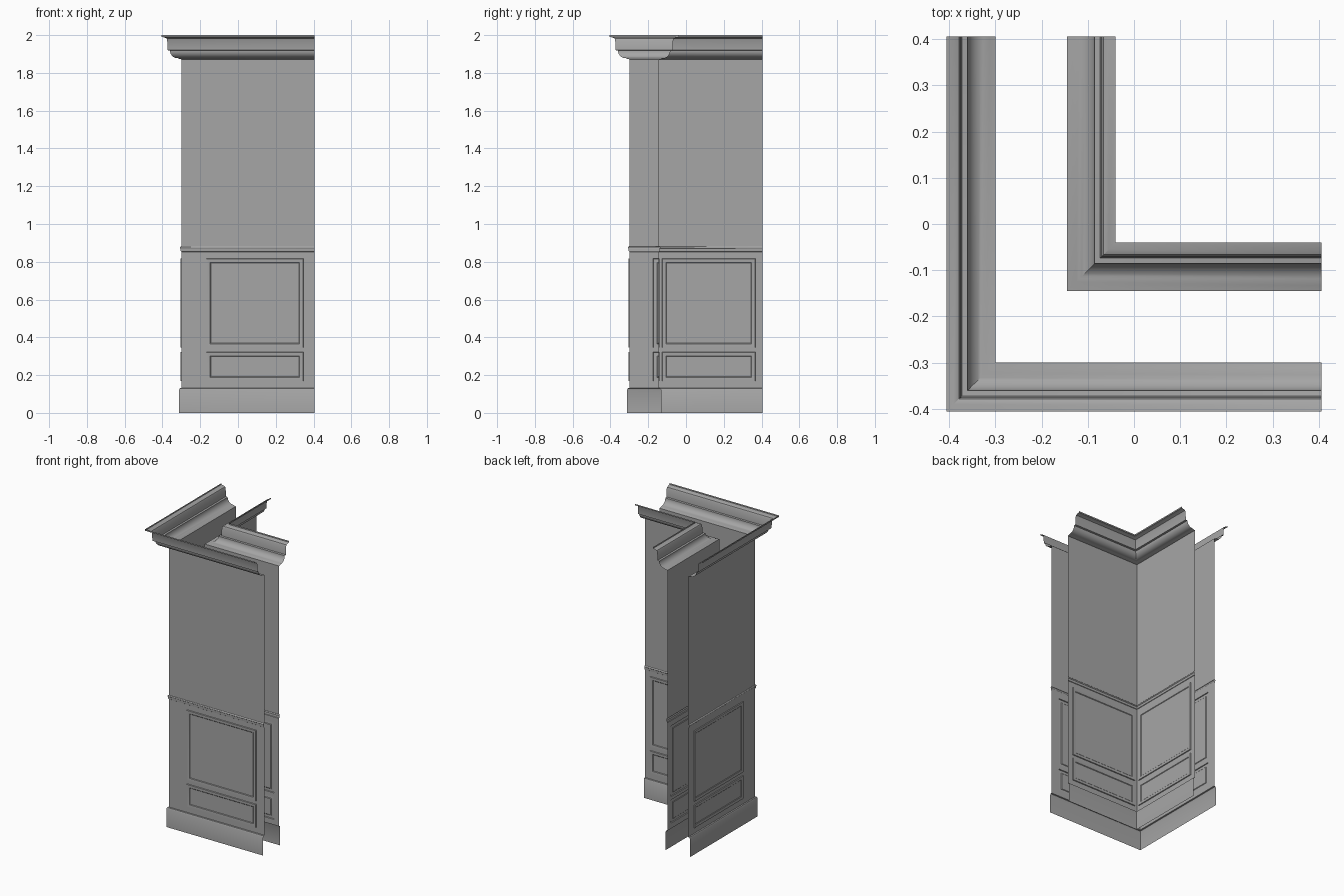
import bpy, bmesh, math

cube = bpy.data.objects.get("Cube")
if cube:
    bpy.data.objects.remove(cube, do_unlink=True)

END = 0.405    # open end of every wall leg

grey = bpy.data.materials.new("plaster_grey")
grey.use_nodes = True
colour = (0.38, 0.38, 0.38, 1)
grey.diffuse_color = colour
grey.node_tree.nodes["Principled BSDF"].inputs["Base Color"].default_value = colour


def sweep(name, corner, side, profile, side_cuts=(), front_cuts=(), panel_rows=()):
    """Sweep a (projection, height) profile round a mitred corner; inset panels between the cuts."""
    bm = bmesh.new()
    columns = []
    for d, z in profile:
        c = corner + side * d
        path = [(c, END)] + [(c, y) for y in reversed(side_cuts)] + [(c, c)]
        path += [(x, c) for x in front_cuts] + [(END, c)]
        columns.append([bm.verts.new((x, y, z)) for x, y in path])
    panels = []
    for j in range(len(columns) - 1):
        low, high = columns[j], columns[j + 1]
        for i in range(len(low) - 1):
            quad = [low[i], low[i + 1], high[i + 1], high[i]]
            face = bm.faces.new(quad if side < 0 else quad[::-1])
            if j in panel_rows and i in (1, 4):
                panels.append(face)
    bm.normal_update()
    # Raised moulding frame stepping back to the wall plane
    if panels:
        for width, depth in ((0.003, 0.005), (0.008, 0), (0.018, -0.002), (0.005, -0.003)):
            bmesh.ops.inset_individual(bm, faces=panels, thickness=width, depth=depth)
            bm.normal_update()
    mesh = bpy.data.meshes.new(name)
    bm.to_mesh(mesh)
    bm.free()
    mesh.materials.append(grey)
    obj = bpy.data.objects.new(name, mesh)
    bpy.context.collection.objects.link(obj)
    bpy.ops.object.select_all(action='DESELECT')
    obj.select_set(True)
    bpy.context.view_layer.objects.active = obj
    bpy.ops.object.shade_smooth_by_angle(angle=math.radians(30))


def arc(d, z, r, start, stop, steps):
    angles = [math.radians(start + (stop - start) * k / steps) for k in range(steps + 1)]
    return [(d + r * math.cos(a), z + r * math.sin(a)) for a in angles]


# Profiles, from bottom to top
baseboard = [(0.012, 0), (0.012, 0.122), (0.008, 0.13), (0, 0.132)]
wainscot = [(0, z) for z in (0.132, 0.168, 0.323, 0.345, 0.818, 0.853)]
chair_rail = [(0, 0.853), (0.003, 0.855), (0.004, 0.864)] + arc(0.001, 0.875, 0.006, -60, 90, 6) + [(0, 0.884)]
upper_wall = [(0, 0.884), (0, 1.872)]
crown = [(0, 1.872), (0.012, 1.875)] + arc(0.02, 1.918, 0.04, -90, 0, 10)
crown += [(0.072, 1.92), (0.075, 1.975), (0.079, 1.983), (0.09, 1.988), (0.105, 1.991), (0.105, 2.0)]

# Outward-facing corner, then the inward-facing corner nested inside it
corners = (
    ("outside", -0.30, -1, (-0.175, 0.345), (-0.168, 0.346)),
    ("inside", -0.145, 1, (-0.127, 0.367), (-0.127, 0.367)),
)
for label, corner, side, side_cuts, front_cuts in corners:
    sweep(label + "_baseboard", corner, side, baseboard)
    sweep(label + "_panelled_wainscot", corner, side, wainscot, side_cuts, front_cuts, (1, 3))
    sweep(label + "_chair_rail", corner, side, chair_rail)
    sweep(label + "_upper_wall", corner, side, upper_wall)
    sweep(label + "_crown_moulding", corner, side, crown)
